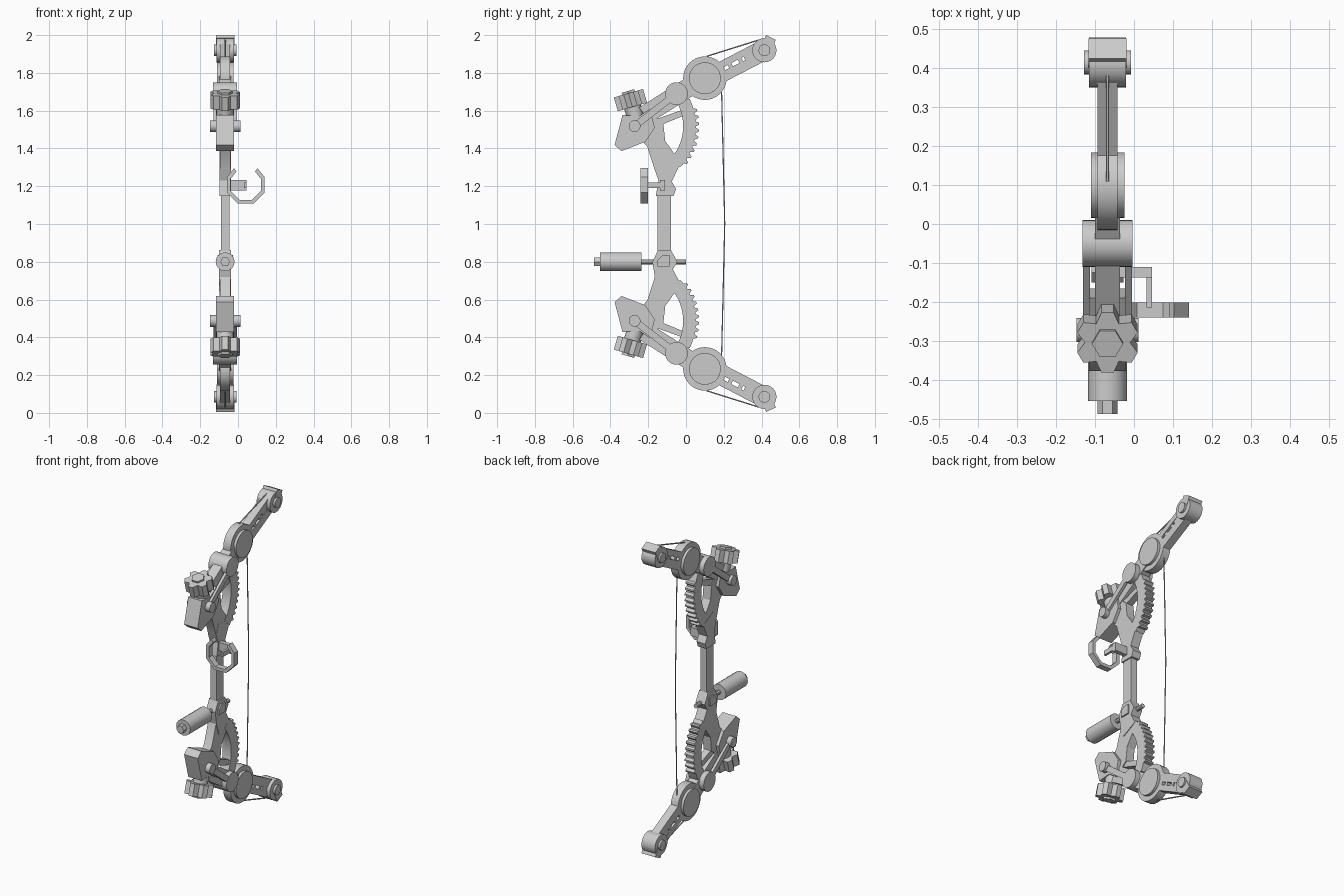
import bpy, bmesh, math
from mathutils import Matrix, Vector

if "Cube" in bpy.data.objects:
    bpy.data.objects.remove(bpy.data.objects["Cube"])

CX = -0.068          # plane of the bow
MIRROR_Z = 2.005     # upper z + lower z

grey = bpy.data.materials.new("light_grey")
grey.diffuse_color = (0.6, 0.6, 0.6, 1)
grey.use_nodes = True
grey.node_tree.nodes["Principled BSDF"].inputs["Base Color"].default_value = grey.diffuse_color


def finish(name, bm):
    bmesh.ops.recalc_face_normals(bm, faces=bm.faces)
    me = bpy.data.meshes.new(name)
    bm.to_mesh(me)
    bm.free()
    me.materials.append(grey)
    ob = bpy.data.objects.new(name, me)
    bpy.context.collection.objects.link(ob)
    return ob


def extrude(name, points, offset):
    """Closed outline of 3D points pushed along an offset."""
    bm = bmesh.new()
    face = bm.faces.new([bm.verts.new(p) for p in points])
    new = bmesh.ops.extrude_face_region(bm, geom=[face])["geom"]
    verts = [g for g in new if isinstance(g, bmesh.types.BMVert)]
    bmesh.ops.translate(bm, verts=verts, vec=offset)
    return finish(name, bm)


def plate(name, yz, half, x=CX):
    """Side profile (y, z) given a thickness across x."""
    return extrude(name, [(x - half, y, z) for y, z in yz], (2 * half, 0, 0))


def bar(name, p, q, w0, w1, half, x=CX):
    p, q = Vector(p), Vector(q)
    d = (q - p).normalized()
    n = Vector((-d.y, d.x))
    return plate(name, [p - n * w0 / 2, q - n * w1 / 2, q + n * w1 / 2, p + n * w0 / 2], half, x)


def disc(name, c, r, half, sides=32):
    return plate(name, [(c[0] + r * math.cos(2 * math.pi * i / sides),
                         c[1] + r * math.sin(2 * math.pi * i / sides)) for i in range(sides)], half)


def rod(name, a, b, r, sides, turn=0.0):
    """Round or polygonal bar between two 3D points."""
    a, b = Vector(a), Vector(b)
    rot = (b - a).to_track_quat('Z', 'Y')
    ring = [a + rot @ Vector((r * math.cos(t), r * math.sin(t), 0))
            for t in (turn + 2 * math.pi * i / sides for i in range(sides))]
    return extrude(name, ring, b - a)


def box(name, lo, hi):
    (x0, y0, z0), (x1, y1, z1) = lo, hi
    return extrude(name, [(x0, y0, z0), (x1, y0, z0), (x1, y1, z0), (x0, y1, z0)], (0, 0, z1 - z0))


PIVOT, JOINT, WHEEL, TIP = (-0.272, 1.518), (-0.05, 1.69), (0.1, 1.772), (0.415, 1.92)
half_bow = []
add = half_bow.append

# Riser arm between the grip collar and the front block
add(plate("riser_arm", [(-0.165, 1.285), (-0.205, 1.41), (-0.26, 1.47), (-0.17, 1.57),
                        (-0.12, 1.53), (-0.11, 1.44), (-0.05, 1.355), (-0.035, 1.31)], 0.028))

# Toothed rim with a spoke
rim = []
for i in range(45):
    a = math.radians(-42 + i * 1.55)
    r = 0.342 if 3 < i < 40 and i % 4 in (0, 1) else 0.325
    rim.append((PIVOT[0] + r * math.cos(a), PIVOT[1] + r * math.sin(a)))
for i in range(19):
    a = math.radians(30 - i * 4)
    rim.append((PIVOT[0] + 0.257 * math.cos(a), PIVOT[1] + 0.257 * math.sin(a)))
add(plate("toothed_rim", rim, 0.03))
add(bar("rim_spoke", (-0.17, 1.53), (0.0, 1.595), 0.04, 0.03, 0.022))

# Front block, neck and side links
add(plate("front_block", [(-0.336, 1.577), (-0.378, 1.418), (-0.341, 1.386), (-0.215, 1.435),
                          (-0.165, 1.51), (-0.19, 1.61), (-0.25, 1.57)], 0.048))
add(bar("neck", (-0.22, 1.575), (0.08, 1.765), 0.1, 0.1, 0.032))
for s in (-1, 1):
    add(bar("side_link", PIVOT, JOINT, 0.036, 0.036, 0.009, CX + s * 0.054))
add(disc("pivot_pin", PIVOT, 0.031, 0.08, 20))
add(disc("joint_drum", JOINT, 0.06, 0.064))

# Lobed knob on top of the block
up = Vector((0, -0.28, 0.96))
side = Vector((0, 0.96, 0.28))
knob = Vector((CX, -0.294, 1.656))
lobes = []
for i in range(6):
    for da, r in ((-11, 0.082), (11, 0.082), (30, 0.058)):
        a = math.radians(60 * i + da)
        lobes.append(knob - up * 0.038 + side * r * math.cos(a) + Vector((r * math.sin(a), 0, 0)))
add(extrude("knob", lobes, up * 0.076))
add(rod("knob_stem", knob - up * 0.13, knob, 0.045, 16))
add(rod("knob_cap", knob, knob + up * 0.05, 0.04, 6))

# Big wheel and outer limb
add(disc("wheel_rim", WHEEL, 0.115, 0.026, 40))
add(disc("wheel_hub", WHEEL, 0.084, 0.043, 40))
add(bar("limb_upper_bar", (0.16, 1.83), (0.39, 1.951), 0.036, 0.034, 0.026))
add(bar("limb_lower_bar", (0.17, 1.765), (0.42, 1.892), 0.055, 0.05, 0.026))
for y, z in ((0.235, 1.84), (0.29, 1.865)):
    add(bar("limb_web", (y - 0.02, z + 0.035), (y + 0.02, z - 0.04), 0.022, 0.022, 0.022))
add(bar("limb_end", (0.31, 1.875), TIP, 0.08, 0.09, 0.024))
add(rod("limb_cable", (CX, 0.11, 1.888), (CX, 0.385, 1.974), 0.004, 6))

# Tip roller and clip
add(disc("tip_roller", TIP, 0.064, 0.047, 24))
add(disc("tip_pin", TIP, 0.031, 0.06, 20))
add(plate("tip_clip", [(0.425, 2.0), (0.476, 1.975), (0.45, 1.92), (0.4, 1.95)], 0.049))

# Lower half is the mirrored upper half
flip = Matrix.Translation((0, 0, MIRROR_Z)) @ Matrix.Diagonal((1, 1, -1, 1))
for ob in half_bow:
    low = ob.copy()
    low.data = ob.data.copy()
    low.data.transform(flip)
    low.data.flip_normals()
    low.name = "lower_" + ob.name
    ob.name = "upper_" + ob.name
    bpy.context.collection.objects.link(low)

# Grip and its collars
plate("grip", [(-0.15, 0.83), (-0.08, 0.83), (-0.08, 1.18), (-0.15, 1.18)], 0.022)
plate("upper_collar", [(-0.16, 1.148), (-0.066, 1.148), (-0.053, 1.185), (-0.075, 1.225),
                       (-0.035, 1.31), (-0.14, 1.36), (-0.165, 1.285), (-0.145, 1.23)], 0.03)
plate("lower_collar", [(-0.178, 0.8), (-0.148, 0.862), (-0.08, 0.862), (-0.045, 0.8), (-0.07, 0.76),
                       (-0.035, 0.695), (-0.14, 0.645), (-0.165, 0.72)], 0.032)
plate("collar_badge", [(-0.15, 0.775), (-0.15, 0.81), (-0.125, 0.835), (-0.088, 0.835),
                       (-0.088, 0.775)], 0.041)

# Front stabiliser
rod("stabiliser_rod", (CX, 0.0, 0.8), (CX, -0.25, 0.8), 0.014, 10)
rod("stabiliser_weight", (CX, -0.235, 0.8), (CX, -0.455, 0.8), 0.05, 16)
rod("stabiliser_tip", (CX, -0.45, 0.8), (CX, -0.488, 0.8), 0.026, 6)

# Open octagonal arrow ring with its bracket
angles = [55] + [22.5 - 45 * i for i in range(8)][:6] + [-202.5, -235]
outline = [(r, a) for r, seq in ((0.108, angles), (0.086, angles[::-1])) for a in seq]
extrude("arrow_ring", [(0.041 + r * math.cos(math.radians(a)), -0.24, 1.207 + r * math.sin(math.radians(a)))
                       for r, a in outline], (0, 0.038, 0))
box("ring_bracket", (CX, -0.137, 1.178), (0.046, -0.11, 1.232))
box("ring_arm", (0.032, -0.215, 1.19), (0.046, -0.11, 1.22))

# Bow string, slightly drawn
for z in (1.72, MIRROR_Z - 1.72):
    rod("string", (CX, 0.188, z), (CX, 0.205, MIRROR_Z / 2), 0.0035, 6)

bpy.ops.object.select_all(action='SELECT')
bpy.context.view_layer.objects.active = bpy.data.objects["grip"]
bpy.ops.object.shade_smooth_by_angle(angle=math.radians(25))
